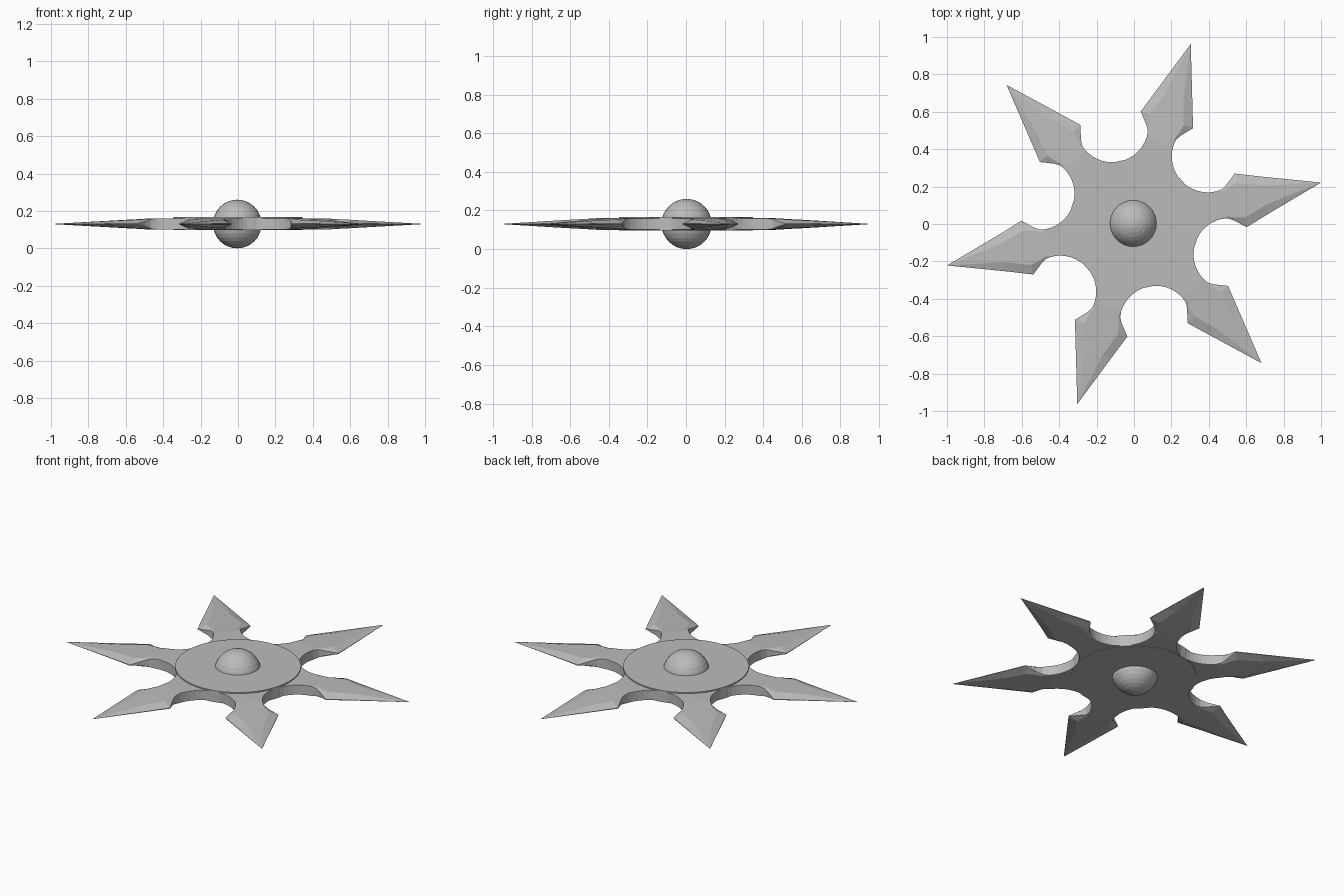
import bpy, bmesh, math
from mathutils import Matrix

if "Cube" in bpy.data.objects:
    bpy.data.objects.remove(bpy.data.objects["Cube"])

ZC = 0.13  # middle plane of the star

steel = bpy.data.materials.new("grey_steel")
steel.diffuse_color = (0.5, 0.5, 0.5, 1)
steel.use_nodes = True
steel.node_tree.nodes["Principled BSDF"].inputs["Base Color"].default_value = steel.diffuse_color


def finish(name, bm):
    bmesh.ops.recalc_face_normals(bm, faces=bm.faces)
    mesh = bpy.data.meshes.new(name)
    bm.to_mesh(mesh)
    bm.free()
    mesh.materials.append(steel)
    obj = bpy.data.objects.new(name, mesh)
    bpy.context.collection.objects.link(obj)
    return obj


def arc_width(u):
    # Half width of the arm along the round cut-out between two arms
    return 0.268 - math.sqrt(max(0.193 ** 2 - (u - 0.464) ** 2, 0))


# Stations along an arm: distance, half width, flat half width,
# half thickness in the middle, half thickness at the edge
stations = []
for i in range(9):
    u = 0.464 - 0.193 * math.sin(math.radians(60 * (1 - i / 8)))
    w = arc_width(u)
    stations.append((u, w, w * 0.97, 0.030, 0.029))
stations += [
    (0.497, 0.079, 0.068, 0.028, 0.024),
    (0.525, 0.096, 0.080, 0.026, 0.015),
    (0.584, 0.147, 0.095, 0.023, 0.002),
    (0.720, 0.100, 0.050, 0.016, 0.0015),
]


def throwing_arm(name, angle, length):
    bm = bmesh.new()
    rings = []
    for u, w, f, t, e in stations:
        section = [(-w, e), (-f, t), (f, t), (w, e),
                   (w, -e), (f, -t), (-f, -t), (-w, -e)]
        rings.append([bm.verts.new((u, v, z)) for v, z in section])
    for a, b in zip(rings, rings[1:]):
        for k in range(8):
            n = (k + 1) % 8
            bm.faces.new((a[k], a[n], b[n], b[k]))
    tip = bm.verts.new((length, 0, 0))
    for k in range(8):
        bm.faces.new((rings[-1][k], rings[-1][(k + 1) % 8], tip))
    bm.faces.new(rings[0])
    bm.transform(Matrix.Translation((0, 0, ZC))
                 @ Matrix.Rotation(math.radians(angle), 4, 'Z'))
    return finish(name, bm)


# Six pointed arms
for i in range(6):
    throwing_arm(f"arm_{i + 1}", 12.5 + 60 * i, 1.024 if i % 3 == 0 else 1.009)

# Central disc, slightly thicker than the arms
bm = bmesh.new()
bmesh.ops.create_cone(bm, cap_ends=True, segments=48, radius1=0.346,
                      radius2=0.346, depth=0.07,
                      matrix=Matrix.Translation((0, 0, ZC + 0.002)))
finish("hub_disc", bm)

# Ball through the middle
bm = bmesh.new()
bmesh.ops.create_uvsphere(bm, u_segments=32, v_segments=16, radius=0.13,
                          matrix=Matrix.Translation((-0.004, 0.003, ZC)))
finish("centre_ball", bm)
